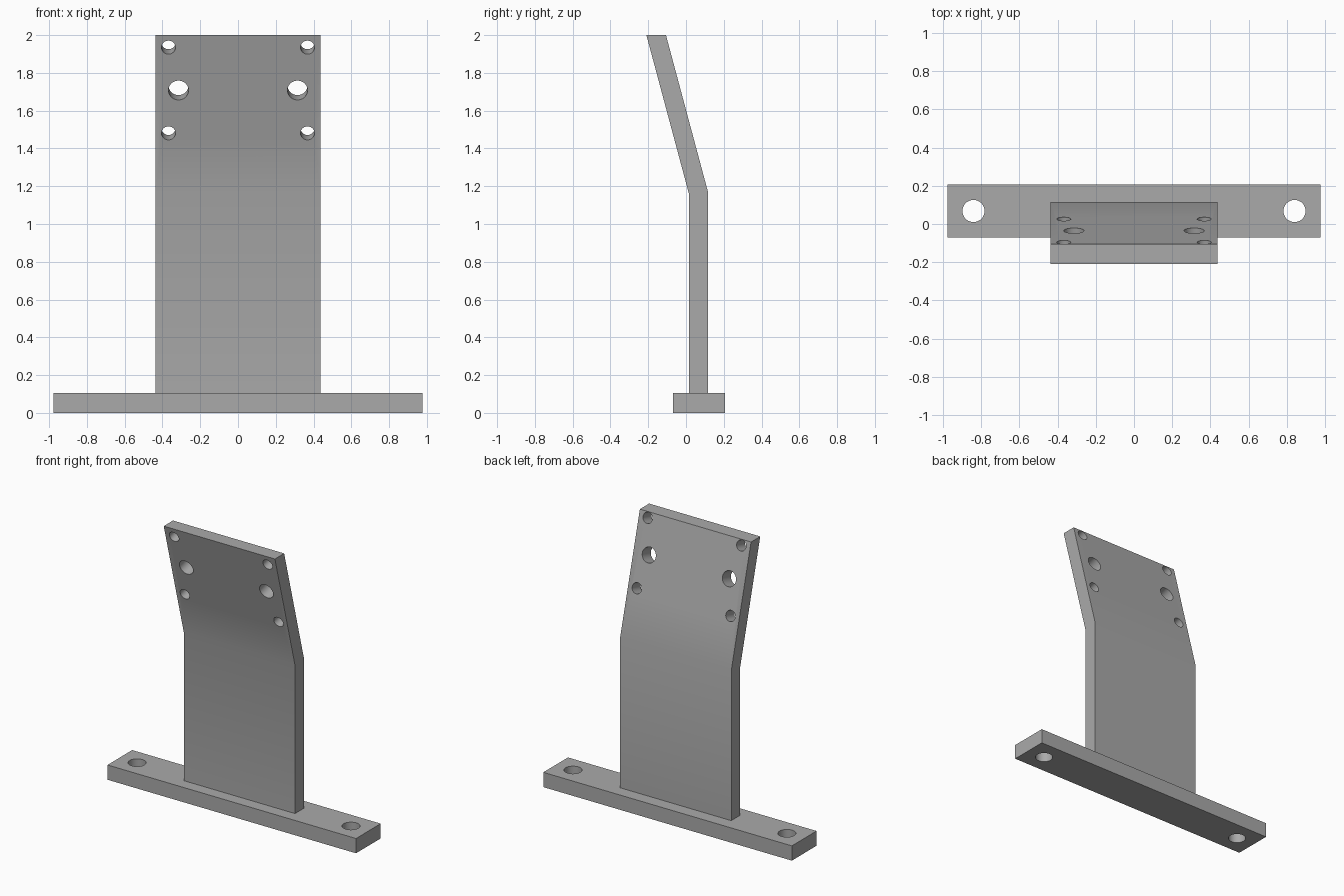
import bpy, bmesh, math
from mathutils import Matrix, Vector

cube = bpy.data.objects.get("Cube")
if cube:
    bpy.data.objects.remove(cube, do_unlink=True)

grey = bpy.data.materials.new("grey_metal")
grey.use_nodes = True
GREY = (0.4, 0.4, 0.4, 1)
grey.diffuse_color = GREY
grey.node_tree.nodes["Principled BSDF"].inputs["Base Color"].default_value = GREY


def make_object(name, bm):
    bmesh.ops.recalc_face_normals(bm, faces=bm.faces)
    mesh = bpy.data.meshes.new(name)
    bm.to_mesh(mesh)
    bm.free()
    mesh.materials.append(grey)
    obj = bpy.data.objects.new(name, mesh)
    bpy.context.collection.objects.link(obj)
    return obj


def extrude_profile(name, profile, half_width):
    """Sweep a closed (y, z) outline across x."""
    bm = bmesh.new()
    face = bm.faces.new([bm.verts.new((-half_width, y, z)) for y, z in profile])
    swept = bmesh.ops.extrude_face_region(bm, geom=[face])["geom"]
    verts = [v for v in swept if isinstance(v, bmesh.types.BMVert)]
    bmesh.ops.translate(bm, verts=verts, vec=(2 * half_width, 0, 0))
    return make_object(name, bm)


def drill(obj, holes, tilt):
    """Cut mirrored pairs of round holes given as (centre, radius)."""
    bm = bmesh.new()
    for (x, y, z), radius in holes:
        for side in (-1, 1):
            place = Matrix.Translation((side * x, y, z)) @ Matrix.Rotation(tilt, 4, "X")
            bmesh.ops.create_cone(bm, cap_ends=True, segments=48, radius1=radius,
                                  radius2=radius, depth=0.4, matrix=place)
    cutter = make_object(obj.name + "_hole_cutter", bm)
    cutter.hide_render = True
    mod = obj.modifiers.new("holes", "BOOLEAN")
    mod.operation = "DIFFERENCE"
    mod.solver = "EXACT"
    mod.object = cutter
    bpy.ops.object.select_all(action="DESELECT")
    obj.select_set(True)
    bpy.context.view_layer.objects.active = obj
    bpy.ops.object.modifier_apply(modifier=mod.name)
    bpy.data.objects.remove(cutter, do_unlink=True)
    bpy.ops.object.shade_smooth_by_angle(angle=math.radians(30))


# Base bar with two mounting holes
BASE_TOP = 0.105
base = extrude_profile("base_bar", [(-0.07, 0), (0.207, 0), (0.207, BASE_TOP), (-0.07, BASE_TOP)], 0.977)
drill(base, [((0.841, 0.068, 0.05), 0.058)], 0)

# Upright plate, bent forward at the top
LEAN = math.radians(15)
THICK, FRONT, BEND = 0.1, 0.016, 1.158
back_bend = BEND + THICK * math.tan(LEAN / 2)
top_front = FRONT - (2 - BEND) * math.tan(LEAN)
top_back = top_front + THICK / math.cos(LEAN)
plate = extrude_profile("bent_plate", [
    (FRONT, BASE_TOP), (FRONT, BEND), (top_front, 2),
    (top_back, 2), (FRONT + THICK, back_bend), (FRONT + THICK, BASE_TOP)], 0.437)


# Holes square to the leaning part of the plate
def on_lean(x, z):
    return Vector((x, FRONT - (z - BEND) * math.tan(LEAN), z))


drill(plate, [(on_lean(0.368, 1.935), 0.037),
              (on_lean(0.315, 1.708), 0.053),
              (on_lean(0.368, 1.481), 0.037)], math.pi / 2 + LEAN)
